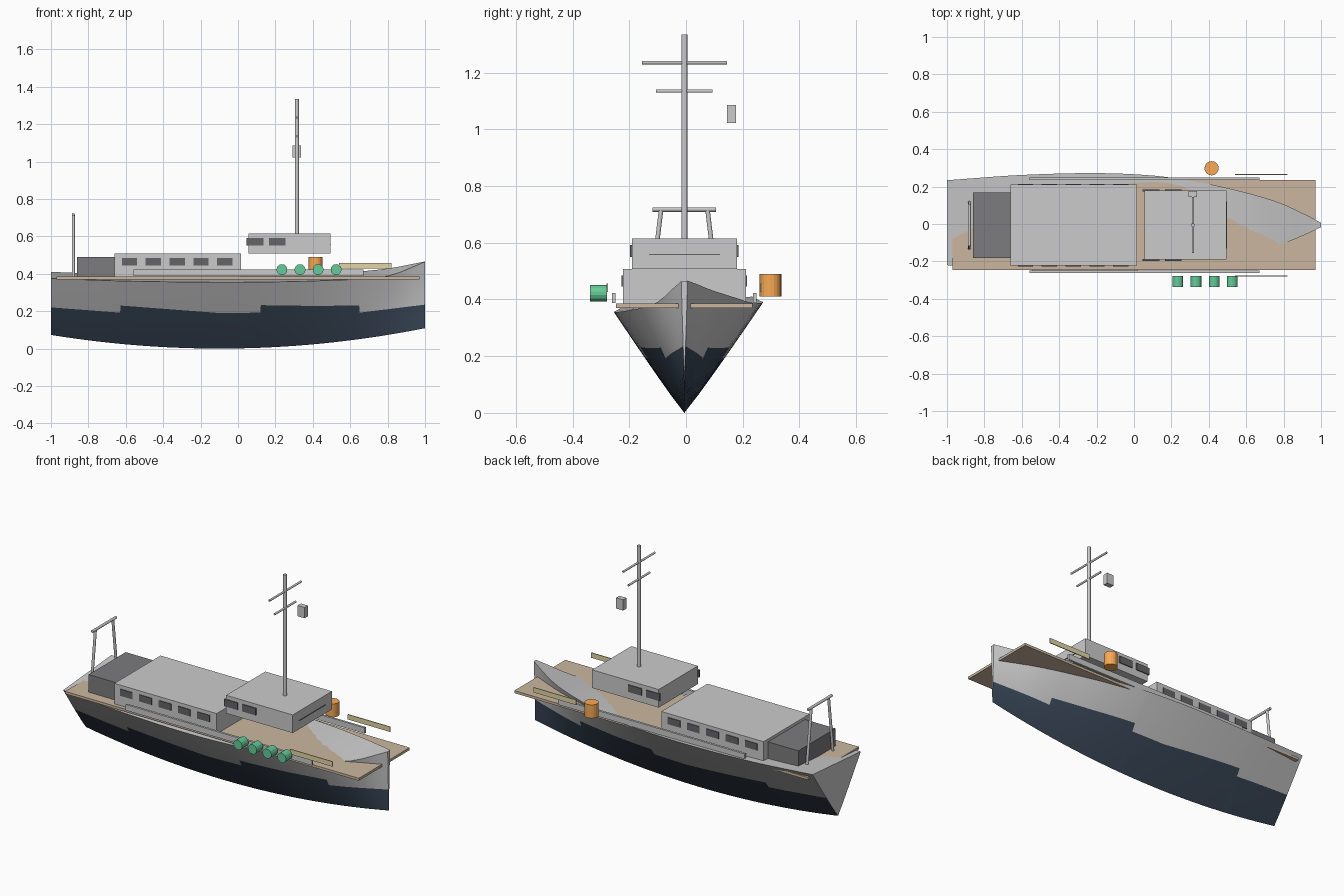
import bpy, bmesh, math
from mathutils import Vector

if "Cube" in bpy.data.objects:
    bpy.data.objects.remove(bpy.data.objects["Cube"])

CY = -0.006  # centreline


def mat(name, r, g, b):
    m = bpy.data.materials.new(name)
    m.diffuse_color = (r, g, b, 1)
    m.use_nodes = True
    m.node_tree.nodes["Principled BSDF"].inputs["Base Color"].default_value = m.diffuse_color
    return m


GREY = mat("paint_grey", .8, .8, .8)
NAVY = mat("navy", .043, .065, .1)
WOOD = mat("deck_wood", .6, .47, .35)
DARK = mat("dark_grey", .2, .2, .21)
GLASS = mat("glass", .13, .13, .14)
ORANGE = mat("orange", .95, .4, .09)
GREEN = mat("green", .13, .6, .32)
CREAM = mat("cream", .75, .67, .38)


def finish(name, bm, mats=()):
    me = bpy.data.meshes.new(name)
    bmesh.ops.recalc_face_normals(bm, faces=bm.faces)
    bm.to_mesh(me)
    bm.free()
    for m in mats:
        if m:
            me.materials.append(m)
    ob = bpy.data.objects.new(name, me)
    bpy.context.collection.objects.link(ob)
    return ob


def box(name, x0, x1, y0, y1, z0, z1, m=None):
    bm = bmesh.new()
    bmesh.ops.create_cube(bm, size=1)
    for v in bm.verts:
        v.co = (x0 + (v.co.x + .5) * (x1 - x0), y0 + (v.co.y + .5) * (y1 - y0),
                z0 + (v.co.z + .5) * (z1 - z0))
    return finish(name, bm, [m])


def rod(name, a, b, r, m=None, n=12):
    a, b = Vector(a), Vector(b)
    bm = bmesh.new()
    bmesh.ops.create_cone(bm, cap_ends=True, segments=n, radius1=r, radius2=r, depth=(b - a).length)
    ob = finish(name, bm, [m])
    ob.location = (a + b) / 2
    ob.rotation_euler = (b - a).to_track_quat('Z', 'Y').to_euler()
    return ob


def curve(pts, x):
    # smooth interpolation through (x, value) points
    n = len(pts)

    def slope(i):
        p, q = pts[max(i - 1, 0)], pts[min(i + 1, n - 1)]
        return (q[1] - p[1]) / (q[0] - p[0])
    i = max(0, min(n - 2, sum(p[0] <= x for p in pts) - 1))
    (xa, a), (xb, b) = pts[i], pts[i + 1]
    h = xb - xa
    t = (x - xa) / h
    return ((2*t**3 - 3*t*t + 1) * a + (t**3 - 2*t*t + t) * h * slope(i)
            + (3*t*t - 2*t**3) * b + (t**3 - t*t) * h * slope(i + 1))


def linear(pts, x):
    for (xa, a), (xb, b) in zip(pts, pts[1:]):
        if x <= xb:
            return a + (b - a) * (x - xa) / (xb - xa)
    return pts[-1][1]


# Hull: V sections, slightly lower sheer on the -y side, stepped paint line
WIDTH = [(-1, .24), (-.6, .268), (-.2, .278), (.1, .265), (.3, .238), (.5, .198), (.75, .13), (.9, .065), (1, .012)]
SHEER_P = [(-1, .41), (-.6, .395), (-.1, .389), (.2, .387), (.35, .39), (.5, .4), (.8, .428), (1, .466)]
SHEER_S = [(-1, .375), (-.6, .361), (0, .355), (.5, .365), (.8, .388), (1, .464)]
PAINT = [(-1, .22), (-.63, .192), (-.628, .23), (-.1, .19), (.12, .192), (.122, .232), (.4, .228),
         (.648, .23), (.65, .192), (1, .235)]
xs = sorted({round(-1 + i / 16, 4) for i in range(33)} | {p[0] for p in PAINT})
bm = bmesh.new()
rings = []
for x in xs:
    keel = .09 * (x + .1) ** 2
    zw = linear(PAINT, x)
    ring = []
    for side, sheer, k in ((-1, SHEER_S, .248 / .278), (1, SHEER_P, 1)):
        w, top = curve(WIDTH, x) * k, curve(sheer, x)
        zs = [top, top - (top - zw) / 3, top - (top - zw) * 2 / 3, zw, (zw * 2 + keel) / 3, (zw + 2 * keel) / 3]
        half = []
        for z in zs:
            s = (z - keel) / (top - keel)
            half.append(bm.verts.new((x, CY + side * w * s ** .95, z)))
        if side < 0:
            ring = half + [bm.verts.new((x, CY, keel))]
        else:
            ring += half[::-1]
    rings.append(ring)
for a, b in zip(rings, rings[1:]):
    n = len(a)
    for i in range(n):
        j = (i + 1) % n
        f = bm.faces.new((a[i], a[j], b[j], b[i]))
        f.material_index = 1 if 3 <= i <= 8 else 0
bm.faces.new(rings[0])
bm.faces.new(rings[-1])
hull = finish("hull", bm, [GREY, NAVY])
bpy.context.view_layer.objects.active = hull
hull.select_set(True)
bpy.ops.object.shade_smooth_by_angle(angle=math.radians(35))

# Deck and superstructure
box("deck", -.97, .97, CY - .24, CY + .24, .37, .385, WOOD)
box("aft_housing", -.86, -.66, CY - .175, CY + .175, .385, .49, DARK)
box("main_cabin", -.66, .015, CY - .217, CY + .217, .385, .507)
box("wheelhouse", .055, .495, CY - .185, CY + .185, .507, .615)
box("wheelhouse_front_slit", .49, .498, CY - .125, CY + .125, .556, .56, GLASS)

# Windows, rails and planks on both sides
for s, tag in ((-1, "near"), (1, "far")):
    def side_box(name, x0, x1, d0, d1, z0, z1, m=None):
        box(f"{name}_{tag}", x0, x1, *sorted((CY + s * d0, CY + s * d1)), z0, z1, m)
    for i in range(5):
        x = -.58 + i * .1275
        side_box(f"cabin_window_{i}", x - .041, x + .041, .21, .221, .445, .485, GLASS)
    for i in range(2):
        side_box(f"wheelhouse_window_{i}", .045 + i * .12, .135 + i * .12, .18, .191, .55, .592, GLASS)
    side_box("side_rail", -.56, .67, .242, .255, .387, .422)
    side_box("plank", .54, .82, .269, .274, .427, .457, CREAM)

# Mast with yards and hanging lamp box
MX = .315
rod("mast", (MX, CY, .61), (MX, CY, 1.335), .0105)
rod("upper_yard", (MX, CY - .15, 1.235), (MX, CY + .15, 1.235), .006)
rod("lower_yard", (MX, CY - .1, 1.135), (MX, CY + .1, 1.135), .006)
box("lamp_box", MX - .023, MX + .023, .145, .176, 1.022, 1.086)

# Stern gantry
for s in (-1, 1):
    rod("gantry_leg", (-.88, CY + s * .122, .385), (-.88, CY + s * .082, .715), .008)
rod("gantry_bar", (-.88, CY - .112, .717), (-.88, CY + .112, .717), .008)

# Barrel and fenders
rod("barrel", (.415, .298, .41), (.415, .298, .49), .038, ORANGE, 20)
for i in range(4):
    x = .235 + i * .0965
    rod(f"fender_{i}", (x, -.338, .422), (x, -.278, .422), .029, GREEN, 14)
